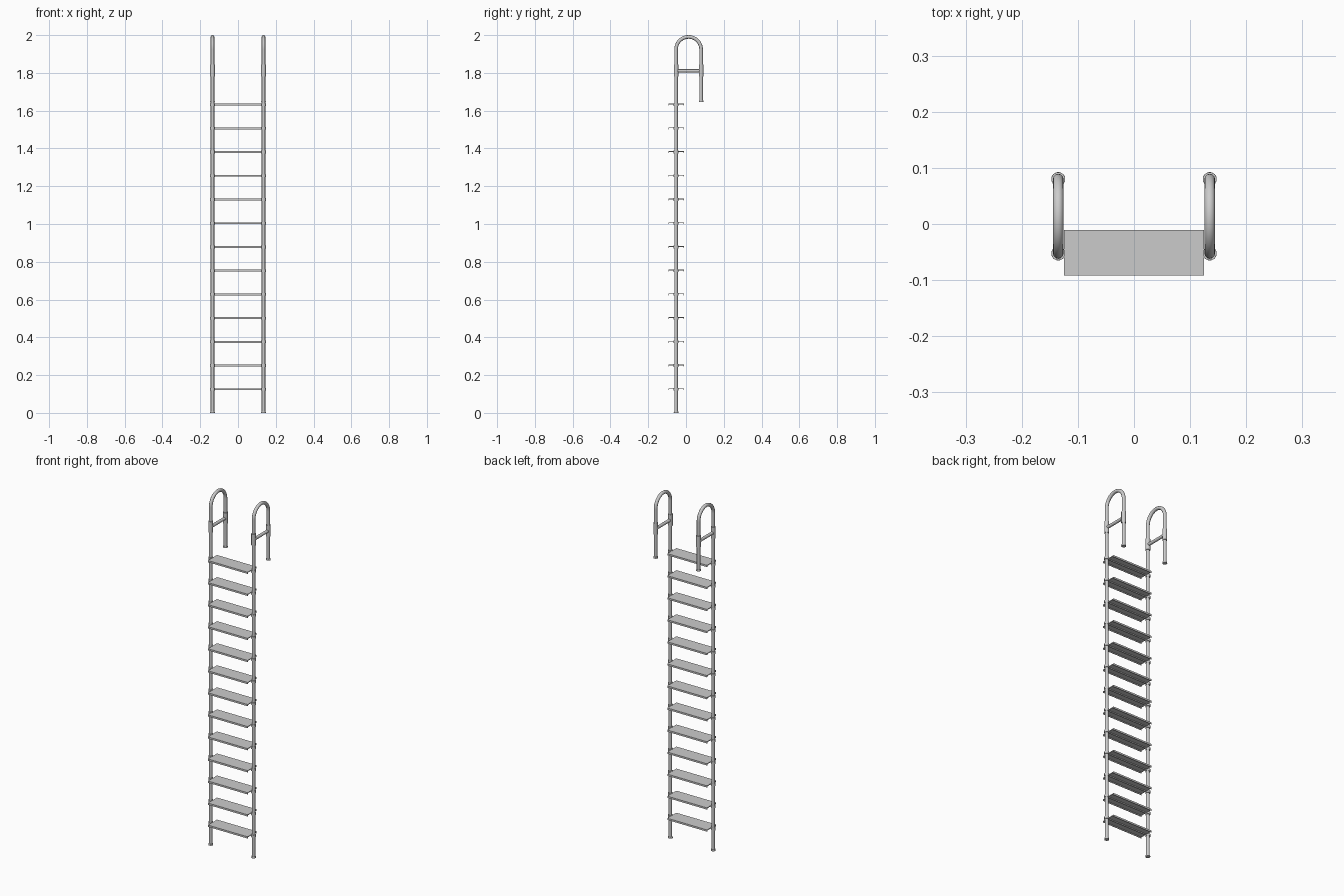
import bpy, bmesh, math
from mathutils import Vector, Matrix

if "Cube" in bpy.data.objects:
    bpy.data.objects.remove(bpy.data.objects["Cube"])

RX, RY, BY = 0.135, -0.0525, 0.0800   # rail x, front rail y, rear leg y
R = 0.0095                            # tube radius
ARC = (BY - RY) / 2
CY, CZ = (BY + RY) / 2, 2.0 - R - ARC


def smooth(ob):
    bpy.ops.object.select_all(action='DESELECT')
    bpy.context.view_layer.objects.active = ob
    ob.select_set(True)
    bpy.ops.object.shade_smooth_by_angle(angle=math.radians(35))


def mesh_object(name, bm):
    me = bpy.data.meshes.new(name)
    bm.to_mesh(me)
    bm.free()
    ob = bpy.data.objects.new(name, me)
    bpy.context.collection.objects.link(ob)
    return ob


def cylinder(name, a, b, r, r2=None):
    a, b = Vector(a), Vector(b)
    d = b - a
    bm = bmesh.new()
    bmesh.ops.create_cone(bm, cap_ends=True, segments=24, radius1=r,
                          radius2=r if r2 is None else r2, depth=d.length)
    rot = d.to_track_quat('Z', 'Y').to_matrix().to_4x4()
    bmesh.ops.transform(bm, matrix=Matrix.Translation((a + b) / 2) @ rot, verts=bm.verts)
    ob = mesh_object(name, bm)
    smooth(ob)
    return ob


def tube(name, pts, r):
    cu = bpy.data.curves.new(name, 'CURVE')
    cu.dimensions = '3D'
    cu.bevel_depth, cu.bevel_resolution, cu.use_fill_caps = r, 4, True
    sp = cu.splines.new('POLY')
    sp.points.add(len(pts) - 1)
    for p, co in zip(sp.points, pts):
        p.co = (*co, 1)
    ob = bpy.data.objects.new(name, cu)
    bpy.context.collection.objects.link(ob)
    bpy.ops.object.select_all(action='DESELECT')
    bpy.context.view_layer.objects.active = ob
    ob.select_set(True)
    bpy.ops.object.convert(target='MESH')
    smooth(bpy.context.object)


def box(bm, lo, hi):
    size = [h - l for l, h in zip(lo, hi)]
    mid = [(h + l) / 2 for l, h in zip(lo, hi)]
    bmesh.ops.create_cube(bm, size=1, matrix=Matrix.Translation(mid) @ Matrix.Diagonal((*size, 1)))


step_z = [0.125 + i * (1.632 - 0.125) / 12 for i in range(13)]

for side, s in (("left", -1), ("right", 1)):
    x = s * RX
    # rail, arched grab handle and rear leg in one bent tube
    path = [(x, RY, 0.001)]
    for i in range(25):
        t = math.pi - math.pi * i / 24
        path.append((x, CY + ARC * math.cos(t), CZ + ARC * math.sin(t)))
    path.append((x, BY, 1.646))
    tube(side + "_rail", path, R)

    # end feet and joint sleeves on both legs
    for part, y, z in (("front", RY, 0.0), ("rear", BY, 1.645)):
        cylinder(f"{side}_{part}_foot", (x, y, z), (x, y, z + 0.008), 0.0125, 0.0115)
        cylinder(f"{side}_{part}_sleeve", (x, y, 1.78), (x, y, 1.845), 0.0122)
    # crossbar between the legs of the handle
    cylinder(side + "_handle_crossbar", (x, RY, 1.811), (x, BY, 1.811), 0.0085)

    # clamp collars holding every step
    for i, z in enumerate(step_z):
        cylinder(f"{side}_collar_{i + 1}", (x, RY, z - 0.007), (x, RY, z + 0.007), 0.0125)

# steps: thin tread with down-turned lips and a stiffening rib beneath
for i, z in enumerate(step_z):
    bm = bmesh.new()
    y0, y1 = -0.092, -0.0105
    box(bm, (-0.125, y0, z + 0.001), (0.125, y1, z + 0.005))
    for y in (y0, (y0 + y1) / 2 - 0.0015, y1 - 0.003):
        box(bm, (-0.125, y, z - 0.005), (0.125, y + 0.003, z + 0.001))
    mesh_object(f"step_{i + 1}", bm)
